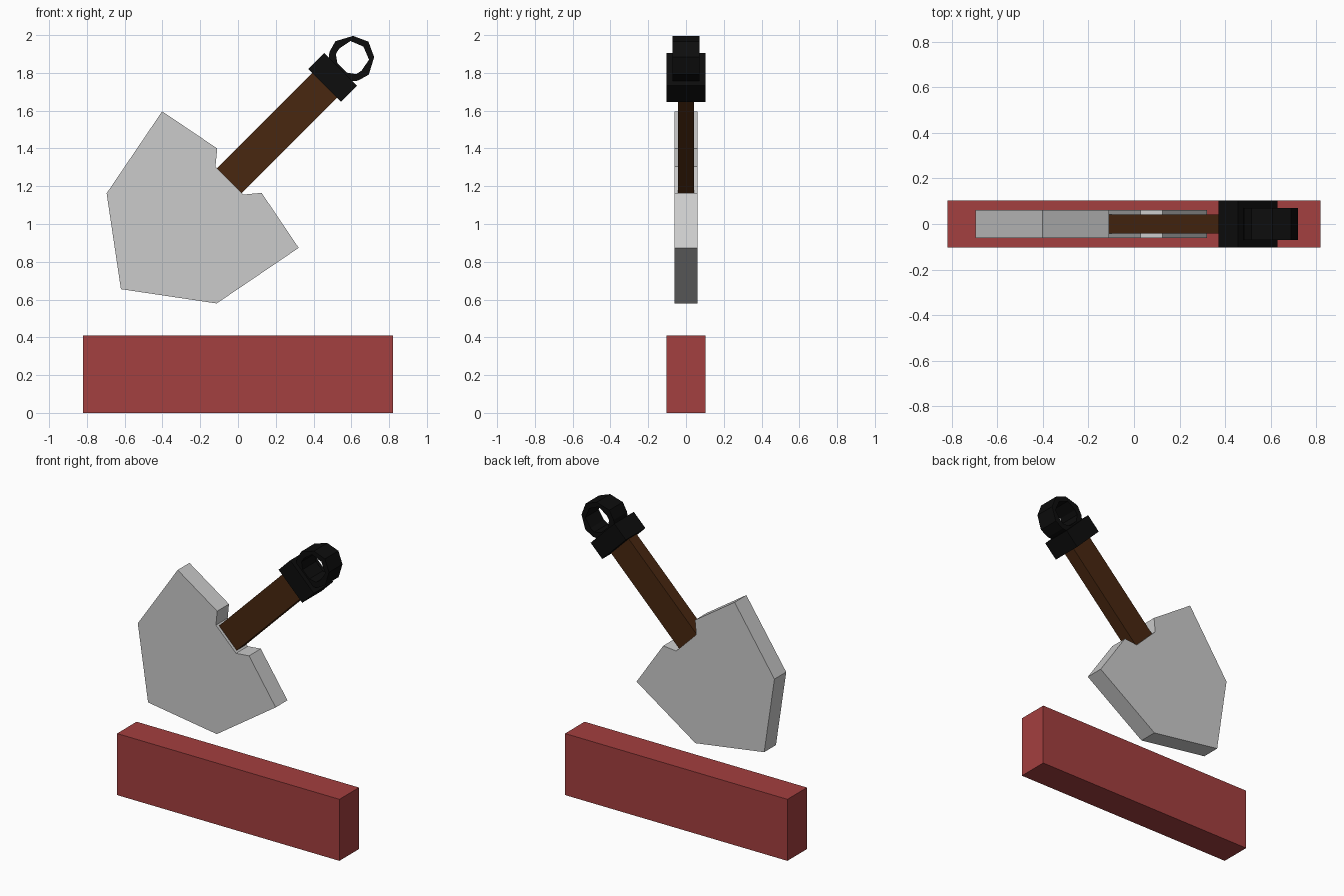
import bpy, bmesh
from math import sqrt
from mathutils import Vector

if "Cube" in bpy.data.objects:
    bpy.data.objects.remove(bpy.data.objects["Cube"])

S = 1 / sqrt(2)
ORIGIN = Vector((-0.045, 0, 1.23))   # where the handle meets the blade


def tilt(u, v, y):
    """u runs along the handle axis (45 degrees), v across it."""
    return ORIGIN + Vector(((u - v) * S, y, (u + v) * S))


def straight(u, v, y):
    return Vector((u, y, v))


def mirrored(half):
    """Close a half profile by mirroring across v = 0."""
    return half + [(u, -v) for u, v in reversed(half) if v != 0]


def slab(name, outer, depth, color=None, inner=None, place=tilt):
    """Extrude a profile to +-depth in y, with an optional hole of equal point count."""
    bm = bmesh.new()
    n = len(outer)
    make = lambda pts, y: [bm.verts.new(place(u, v, y)) for u, v in pts]
    f, b = make(outer, -depth), make(outer, depth)
    pairs = [(f, b)]
    if inner:
        fi, bi = make(inner, -depth), make(inner, depth)
        pairs += [(fi, f), (b, bi), (bi, fi)]
    else:
        bm.faces.new(f)
        bm.faces.new(b)
    for p, q in pairs:
        for i in range(n):
            j = (i + 1) % n
            bm.faces.new((p[i], p[j], q[j], q[i]))
    bmesh.ops.recalc_face_normals(bm, faces=bm.faces)
    me = bpy.data.meshes.new(name)
    bm.to_mesh(me)
    bm.free()
    ob = bpy.data.objects.new(name, me)
    bpy.context.collection.objects.link(ob)
    if color:
        mat = bpy.data.materials.get(color[0]) or bpy.data.materials.new(color[0])
        mat.diffuse_color = (*color[1], 1)
        mat.use_nodes = True
        mat.node_tree.nodes["Principled BSDF"].inputs["Base Color"].default_value = mat.diffuse_color
        me.materials.append(mat)
    return ob


def box(u0, u1, v):
    return [(u0, v), (u1, v), (u1, -v), (u0, -v)]


RED = ("brick_red", (0.37, 0.05, 0.05))
BROWN = ("wood_brown", (0.065, 0.02, 0.005))
BLACK = ("black", (0.004, 0.004, 0.004))

# Brick
slab("brick", [(-0.82, 0), (0.82, 0), (0.82, 0.41), (-0.82, 0.41)], 0.103, RED,
     place=straight)

# Trowel blade with notch for the handle
slab("blade", mirrored([(-0.813, 0), (-0.508, 0.412), (0.007, 0.511),
                        (0.074, 0.166), (0.0, 0.105)]), 0.062)

# Handle and its collar
slab("handle", box(0.0, 0.73, 0.092), 0.042, BROWN)
slab("collar", box(0.712, 0.833, 0.123), 0.103, BLACK)

# Hanging ring
slab("ring", mirrored([(0.815, 0.075), (0.855, 0.107), (0.918, 0.125),
                       (1.004, 0.079), (1.04, 0)]), 0.071, BLACK,
     inner=mirrored([(0.843, 0.035), (0.872, 0.076), (0.905, 0.083),
                     (0.975, 0.07), (1.003, 0)]))
